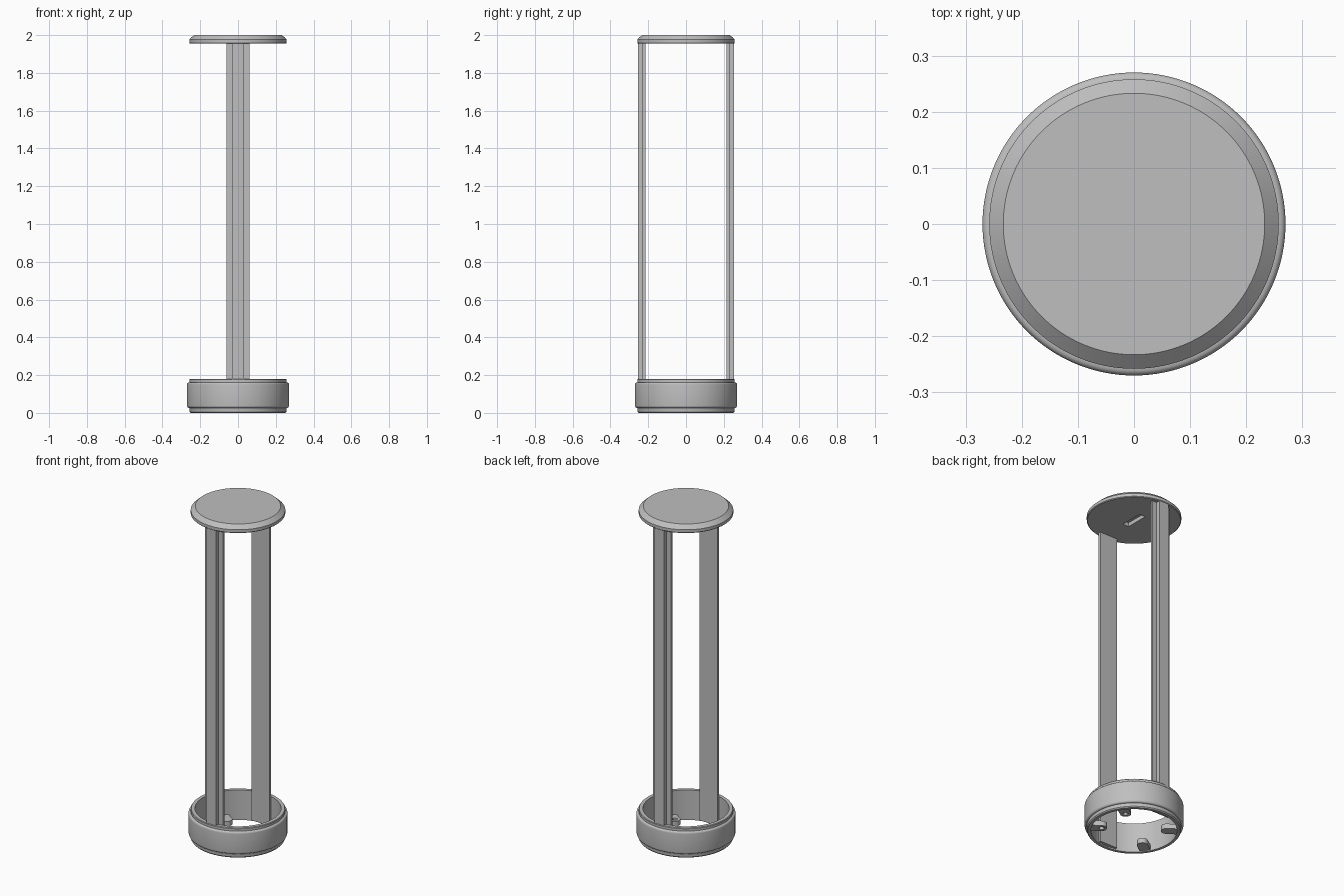
import bpy, bmesh, math
from mathutils import Matrix

if "Cube" in bpy.data.objects:
    bpy.data.objects.remove(bpy.data.objects["Cube"])

GREY = (0.52, 0.52, 0.52, 1)
mat = bpy.data.materials.new("plain grey")
mat.use_nodes = True
mat.diffuse_color = GREY
mat.node_tree.nodes["Principled BSDF"].inputs["Base Color"].default_value = GREY


def finish(name, bm, smooth=False):
    """Turn a bmesh into a named, coloured object."""
    bmesh.ops.recalc_face_normals(bm, faces=bm.faces[:])
    mesh = bpy.data.meshes.new(name)
    bm.to_mesh(mesh)
    bm.free()
    mesh.materials.append(mat)
    obj = bpy.data.objects.new(name, mesh)
    bpy.context.collection.objects.link(obj)
    if smooth:
        select(obj)
        bpy.ops.object.shade_smooth_by_angle(angle=math.radians(30))
    return obj


def select(obj):
    bpy.ops.object.select_all(action='DESELECT')
    obj.select_set(True)
    bpy.context.view_layer.objects.active = obj


def lathe(name, profile, steps=128):
    """Spin a closed (radius, height) profile around the z axis."""
    bm = bmesh.new()
    verts = [bm.verts.new((r, 0, z)) for r, z in profile]
    edges = [bm.edges.new((v, verts[(i + 1) % len(verts)])) for i, v in enumerate(verts)]
    bmesh.ops.spin(bm, geom=verts + edges, axis=(0, 0, 1), cent=(0, 0, 0),
                   angle=math.tau, steps=steps, use_duplicate=False)
    bmesh.ops.remove_doubles(bm, verts=bm.verts[:], dist=1e-5)
    return finish(name, bm, True)


def prism(name, outline, z0, z1, turn=0, smooth=False):
    """Extrude a flat outline from z0 to z1."""
    bm = bmesh.new()
    face = bm.faces.new([bm.verts.new((x, y, z0)) for x, y in outline])
    top = bmesh.ops.extrude_face_region(bm, geom=[face])
    moved = [v for v in top["geom"] if isinstance(v, bmesh.types.BMVert)]
    bmesh.ops.translate(bm, verts=moved, vec=(0, 0, z1 - z0))
    bm.transform(Matrix.Rotation(turn, 4, 'Z'))
    return finish(name, bm, smooth)


def arc(cx, cy, r, a0, a1, n):
    angles = [math.radians(a0 + (a1 - a0) * i / n) for i in range(n + 1)]
    return [(cx + r * math.cos(a), cy + r * math.sin(a)) for a in angles]


def cut(obj, cutter):
    mod = obj.modifiers.new("cut", 'BOOLEAN')
    mod.object = cutter
    mod.operation = 'DIFFERENCE'
    mod.solver = 'EXACT'
    select(obj)
    bpy.ops.object.modifier_apply(modifier=mod.name)
    bpy.data.objects.remove(cutter)


# Base ring with stepped, rounded outer wall
lathe("base_ring",
      [(0.235, 0), (0.252, 0), (0.257, 0.006), (0.257, 0.024)]
      + arc(0.258, 0.038, 0.012, -90, 0, 5)
      + arc(0.258, 0.150, 0.012, 0, 90, 5)
      + [(0.258, 0.176), (0.255, 0.18), (0.235, 0.18)])

# Top cap with chamfered rim and a shallow slot underneath
cap = lathe("top_cap", [(0, 1.955), (0.254, 1.955), (0.258, 1.959),
                        (0.258, 1.977), (0.233, 2.0), (0, 2.0)])
cut(cap, prism("slot_cutter", [(-0.02, -0.07), (0.02, -0.07), (0.02, 0.07), (-0.02, 0.07)],
               1.94, 1.978))

# Two T-section columns: wide flange inside, rib facing out
half = [(0.06, 0.215), (0.06, 0.229), (0.031, 0.229), (0.031, 0.255)]
section = half + [(-x, y) for x, y in reversed(half)]
for name, turn in (("back_column", 0), ("front_column", math.pi)):
    prism(name, section, 0.008, 1.956, turn)

# Four screw lugs inside the base ring
side = math.radians(35)
for i, turn in enumerate((side, math.pi - side, math.pi + side, -side)):
    outline = [(0.237, -0.03)] + [(0.237, 0.03)] + arc(0.178, 0, 0.03, 90, 270, 16)
    lug = prism(f"screw_lug_{i + 1}", outline, 0.006, 0.036, turn, True)
    cut(lug, prism("hole_cutter", arc(0.178, 0, 0.014, 0, 345, 23), -0.01, 0.06, turn, True))
